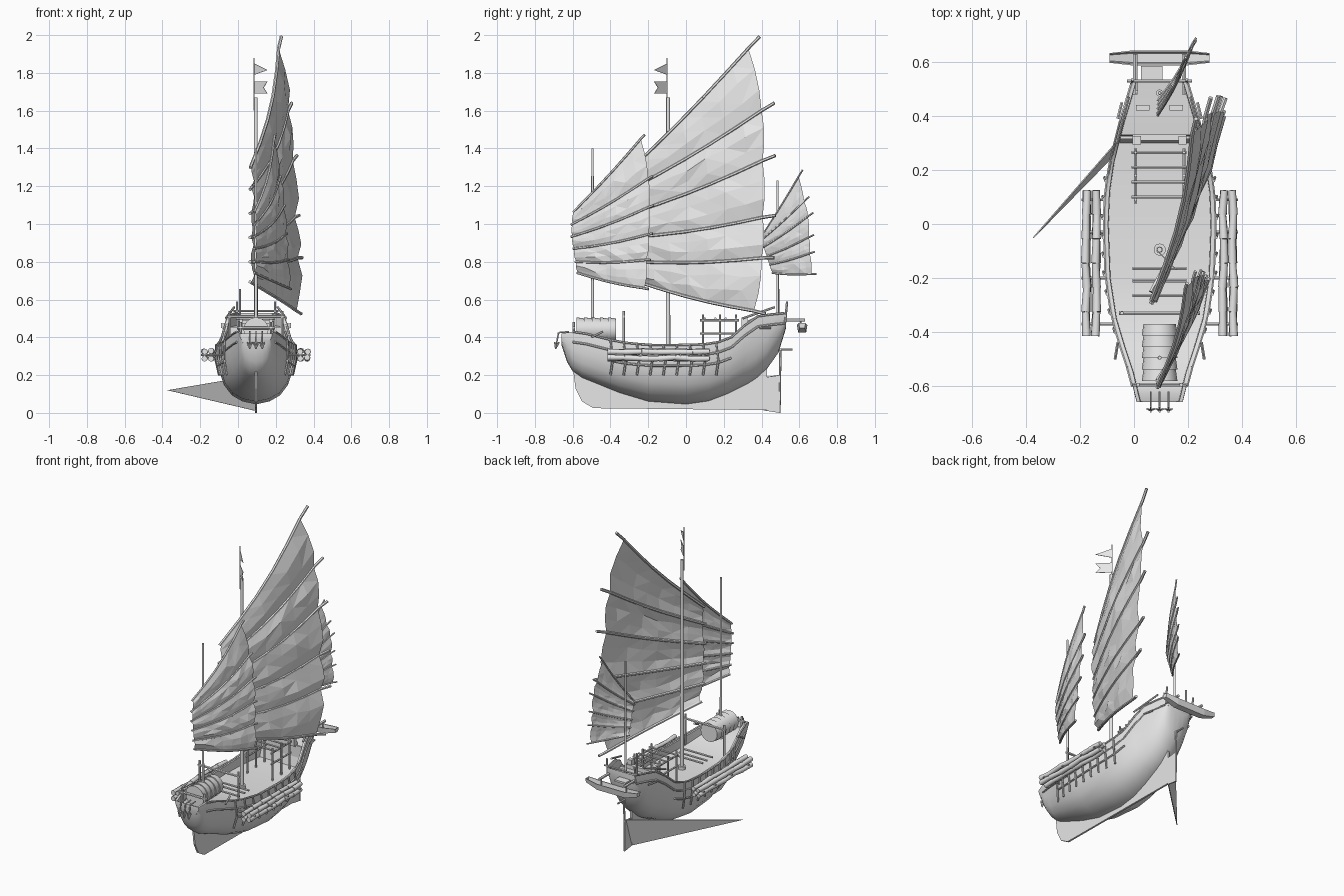
import bpy, bmesh, math, random
from mathutils import Vector, Matrix

random.seed(4)
CX = 0.095  # centreline of the ship
cube = bpy.data.objects.get("Cube")
if cube:
    bpy.data.objects.remove(cube, do_unlink=True)

grey = bpy.data.materials.new("plain grey")
grey.use_nodes = True
grey.diffuse_color = (0.8, 0.8, 0.8, 1)
grey.node_tree.nodes["Principled BSDF"].inputs["Base Color"].default_value = grey.diffuse_color


def finish(name, bm, smooth=None):
    mesh = bpy.data.meshes.new(name)
    bm.to_mesh(mesh)
    bm.free()
    mesh.materials.append(grey)
    obj = bpy.data.objects.new(name, mesh)
    bpy.context.collection.objects.link(obj)
    if smooth:
        bpy.ops.object.select_all(action="DESELECT")
        obj.select_set(True)
        bpy.context.view_layer.objects.active = obj
        bpy.ops.object.shade_smooth_by_angle(angle=math.radians(smooth))
    return obj


def rods(name, paths, radius, sides=6, tip=1.0):
    """Straight round bars along each path of points."""
    bm = bmesh.new()
    for path in paths:
        for a, b in zip(path, path[1:]):
            a, b = Vector(a), Vector(b)
            d = b - a
            turn = d.to_track_quat("Z", "Y").to_matrix().to_4x4()
            bmesh.ops.create_cone(bm, cap_ends=True, segments=sides, radius1=radius,
                                  radius2=radius * tip, depth=d.length,
                                  matrix=Matrix.Translation((a + b) / 2) @ turn)
    return finish(name, bm, 50 if sides > 6 else None)


def boxes(name, items):
    """Boxes given as (centre, size)."""
    bm = bmesh.new()
    for c, s in items:
        bmesh.ops.create_cube(bm, size=1, matrix=Matrix.Translation(c) @ Matrix.Diagonal((*s, 1)))
    return finish(name, bm)


def plate(name, points, shift=(0, 0, 0)):
    """Flat polygon thickened along a shift vector."""
    bm = bmesh.new()
    face = bm.faces.new([bm.verts.new(p) for p in points])
    grown = bmesh.ops.extrude_face_region(bm, geom=[face], use_keep_orig=True)["geom"]
    bmesh.ops.translate(bm, vec=shift, verts=[v for v in grown if isinstance(v, bmesh.types.BMVert)])
    bmesh.ops.recalc_face_normals(bm, faces=bm.faces)
    return finish(name, bm)


# Hull: stations of y, half width, rail height, bottom height, deck height
stations = [
    (-.66, .085, .42, .36, .37), (-.63, .093, .425, .27, .38), (-.6, .1, .43, .22, .38),
    (-.55, .112, .425, .185, .37), (-.45, .145, .4, .145, .35), (-.35, .175, .375, .105, .32),
    (-.2, .198, .36, .06, .31), (0, .205, .36, .045, .31), (.12, .2, .365, .062, .31),
    (.22, .185, .385, .1, .315), (.3, .165, .45, .14, .32), (.33, .158, .49, .155, .45),
    (.37, .148, .51, .18, .455), (.43, .13, .52, .235, .46), (.49, .112, .525, .32, .465),
    (.53, .1, .53, .45, .47)]
section = [(0, 0), (.35, .05), (.62, .15), (.83, .33), (.94, .55), (1, .8), (.99, 1)]


def station(y):
    for a, b in zip(stations, stations[1:]):
        if y <= b[0]:
            t = (y - a[0]) / (b[0] - a[0])
            return [p + (q - p) * t for p, q in zip(a, b)]


bm = bmesh.new()
rings, outer = [], len(section)
for y, w, top, bot, deck in stations:
    half = [(w * u, bot + (top - bot) * v) for u, v in section]
    half += [(w - .014, top), (w - .016, deck)]
    full = [(-u, z) for u, z in reversed(half)] + half[1:]
    rings.append([bm.verts.new((CX + u, y, z)) for u, z in full])
for a, b in zip(rings, rings[1:]):
    n = len(a)
    for i in range(n):
        j = (i + 1) % n
        bm.faces.new((a[i], a[j], b[j], b[i]))
for ring in (rings[0], rings[-1]):
    bm.faces.new(ring[2:-2])
bmesh.ops.recalc_face_normals(bm, faces=bm.faces)
finish("hull", bm, 40)

# Keel and rudder
keel = [(-.6, .25), (-.585, .13), (-.55, .06), (-.49, .025), (.43, .015), (.43, .24),
        (.2, .12), (0, .08), (-.3, .12)]
plate("keel", [(CX - .006, y, z) for y, z in keel], (.012, 0, 0))
plate("rudder_frame", [(CX - .004, y, z) for y, z in
                       [(.43, .01), (.495, 0), (.5, .2), (.43, .19)]], (.008, 0, 0))
plate("rudder_blade", [(CX, .43, .01), (CX, .49, .2), (-.375, -.05, .12)], (.003, -.003, 0))
rods("rudder_post", [[(CX, .495, 0), (CX, .5, .34)], [(CX, .48, .335), (CX, .565, .335)]], .006)

# Rails, wales and fender frames on both sides
wales, ribs, brackets = [], [], []
for s in (-1, 1):
    for drop in (.0, .055, .11):
        line = []
        for k in range(17):
            y = -.6 + k * .07
            _, w, top, bot, _ = station(y)
            line.append((CX + s * (w + .001), y, top - drop))
        wales.append(line if drop < .1 else line[3:13])
    for k in range(9):
        y = -.4 + k * .07
        _, w, top, bot, _ = station(y)
        ribs.append([(CX + s * w * .96, y, .2), (CX + s * (w + .01), y + .012, .28),
                     (CX + s * (w + .006), y, top)])
    for y in (-.37, -.2, -.03, .09):
        w = station(y)[1]
        brackets.append([(CX + s * (w - .01), y, .307), (CX + s * .29, y, .307)])
rods("rails", wales, .006)
rods("fender_frames", ribs, .006)
rods("pole_brackets", brackets, .006)

# Bundles of knobbly poles slung along the sides
poles = []
for s in (-1, 1):
    for off in (.236, .272):
        for z in (.29, .325):
            poles.append([(CX + s * off + random.uniform(-.004, .004), -.415 + k * .09,
                           z + random.uniform(-.004, .004)) for k in range(7)])
rods("side_poles", poles, .016, 8, .85)

# Masts
for name, y, base, top, r in (("fore_mast", -.495, .33, 1.4, .008), ("main_mast", -.095, .3, 1.67, .012),
                              ("mizzen_mast", .485, .44, 1.23, .007)):
    rods(name, [[(CX, y, base), (CX, y, top)]], r, 10, .8)
    rods(name + "_collar", [[(CX, y, base), (CX, y, station(y)[4] + .02)]], r * 1.9, 10)
rods("flag_pole", [[(CX - .01, -.1, 1.6), (CX - .01, -.1, 1.88)]], .003)


def flag(name, outline):
    plate(name, [(CX - .01 + d, -.1 - d, z) for d, z in outline], (.002, .002, 0))


flag("pennant", [(0, 1.85), (.07, 1.815), (0, 1.79)])
flag("swallowtail_flag", [(0, 1.755), (.07, 1.755), (.05, 1.722), (.07, 1.69), (0, 1.69)])


# Sails: rows of luff y, z and leech y, z, x; the battens follow the cloth
def sail(name, rows, luff_x, belly, reach, radius, cols=7, sub=3):
    def spot(row, u):
        ly, lz, ry, rz, rx = row
        curve = math.sin(math.pi * min(u, 1))
        return Vector((luff_x + (rx - luff_x) * u + belly * curve, ly + (ry - ly) * u,
                       lz + (rz - lz) * u - belly * .5 * curve))
    bm = bmesh.new()
    grid = []
    for p in range(len(rows) - 1):
        for k in range(sub + (p == len(rows) - 2)):
            v = k / sub
            row = [a + (b - a) * v for a, b in zip(rows[p], rows[p + 1])]
            puff = math.sin(math.pi * v)
            line = []
            for c in range(cols + 1):
                u = c / cols
                co = spot(row, u)
                co.x += belly * puff * (.3 + .5 * u) + random.uniform(-1, 1) * belly * .35 * puff
                co.y += belly * puff * (u - .5) * .9
                if 0 < c < cols and puff > .1:
                    co.y += random.uniform(-.2, .2) * belly
                    co.z += random.uniform(-.3, .3) * belly
                line.append(bm.verts.new(co))
            grid.append(line)
    for a, b in zip(grid, grid[1:]):
        for c in range(cols):
            q = [a[c], a[c + 1], b[c + 1], b[c]]
            if random.random() < .5:
                q = q[1:] + q[:1]
            bm.faces.new(q[:3])
            bm.faces.new((q[0], q[2], q[3]))
    finish(name, bm)
    steps = [-.02, .2, .4, .6, .8, 1, reach]
    rods(name + "_battens", [[spot(r, u) for u in steps] for r in rows], radius)


sail("main_sail", [
    (-.27, 1.31, .33, 1.93, .215), (-.28, 1.19, .4, 1.6, .265), (-.28, 1.06, .405, 1.335, .29),
    (-.28, .93, .405, 1.035, .3), (-.27, .8, .4, .82, .315), (-.24, .69, .36, .54, .31)],
    .07, .028, 1.1, .009)
sail("fore_sail", [
    (-.59, 1.07, -.24, 1.45, .19), (-.6, 1, -.2, 1.24, .22), (-.6, .935, -.195, 1.09, .24),
    (-.59, .87, -.2, .945, .25), (-.58, .8, -.21, .81, .26), (-.57, .74, -.22, .66, .27)],
    .09, .018, 1.06, .007)
sail("mizzen_sail", [
    (.41, .95, .595, 1.25, .18), (.405, .92, .625, 1.12, .2), (.415, .88, .645, 1.04, .21),
    (.43, .83, .65, .93, .21), (.445, .785, .655, .845, .215), (.46, .74, .665, .735, .215)],
    .09, .01, 1.12, .005)

# Ribbed barrel shelter on the fore deck
bm = bmesh.new()
for k in range(5):
    bmesh.ops.create_cone(bm, cap_ends=True, segments=16, radius1=.06, radius2=.066, depth=.042,
                          matrix=Matrix.Translation((CX, -.56 + k * .042, .44))
                          @ Matrix.Rotation(math.pi / 2, 4, "X"))
finish("barrel_shelter", bm, 40)

# Bow crossbars and hanging anchors
rods("bow_crossbars", [[(CX - .1, -.595, .45), (CX + .1, -.595, .45)],
                       [(CX - .15, -.33, .51), (CX + .15, -.33, .51)]], .008)
rods("bow_posts", [[(CX + s * x, y, .34), (CX + s * x, y, z)] for s in (-1, 1)
                   for x, y, z in ((.08, -.595, .48), (.14, -.33, .54))], .007)
anchors = []
for k in (-1, 0, 1):
    x = CX + k * .033
    anchors.append([(x, -.62, .43), (x, -.675, .425), (x, -.69, .34)])
    for dx, dy in ((.013, 0), (-.013, 0), (0, .013), (0, -.01)):
        anchors.append([(x, -.69, .34), (x + dx, -.685 + dy, .375)])
rods("anchors", anchors, .004)

# Hatch beams and the raised rack amidships
rods("hatch_beams", [[(CX - .1, y, .345), (CX + .1, y, .345)] for y in (-.265, -.21, -.165)], .007)
rack = [[(CX - .105, y, .5), (CX + .1, y, .5)] for y in (.1, .155, .21, .265)]
for s in (-1, 1):
    x = CX + s * .09
    rack += [[(x, .075, z), (x, .28, z)] for z in (.42, .49)]
    rack += [[(x, y, .31), (x, y, .52)] for y in (.09, .18, .265)]
rods("rack", rack, .006)

# Poop bulkhead, lockers and rails
boxes("poop_bulkhead", [((CX, .32, .46), (.2, .022, .03)), ((CX, .32, .39), (.29, .012, .13)),
                        ((CX - .085, .31, .48), (.03, .03, .05)), ((CX + .085, .31, .48), (.03, .03, .05))])
boxes("poop_lockers", [((CX + s * .062, .43, .475), (.05, .02, .03)) for s in (-1, 1)]
      + [((CX - .03, .56, .49), (.08, .05, .012))])
poop = [[(CX - .12, .53, .54), (CX + .12, .53, .54)], [(.01, .49, .47), (.01, .49, .655)]]
for s in (-1, 1):
    poop += [[(CX + s * .16, .3, .5), (CX + s * .115, .47, .56)],
             [(CX + s * .1, .525, .48), (CX + s * .1, .535, .59)],
             [(CX + s * .155, .39, .45), (CX + s * .14, .45, .45)],
             [(CX + s * .165, -.5, .4), (CX + s * .155, -.44, .43)]]
rods("poop_rails", poop, .006)

# Dinghy slung from two beams behind the stern
rods("stern_beams", [[(CX + s * .09, .48, .492), (CX + s * .09, .63, .492)] for s in (-1, 1)], .009)
rods("dinghy_ropes", [[(CX + s * .09, .608, .49), (CX + s * .09, .608, .43)] for s in (-1, 1)], .004)
bm = bmesh.new()
rings = []
for u, wide, z0, z1 in ((-.185, .018, .45, .475), (-.1, .028, .425, .465), (.1, .028, .425, .465),
                        (.185, .018, .45, .475)):
    shape = [(-wide, z1), (-wide * .75, z0), (wide * .75, z0), (wide, z1),
             (wide * .8, z1), (wide * .6, z0 + .008), (-wide * .6, z0 + .008), (-wide * .8, z1)]
    rings.append([bm.verts.new((CX + u, .615 + y, z)) for y, z in shape])
for a, b in zip(rings, rings[1:]):
    for i in range(len(a)):
        j = (i + 1) % len(a)
        bm.faces.new((a[i], a[j], b[j], b[i]))
for ring in (rings[0], rings[-1]):
    bm.faces.new((ring[0], ring[1], ring[2], ring[3]))
bmesh.ops.recalc_face_normals(bm, faces=bm.faces)
finish("dinghy", bm)
